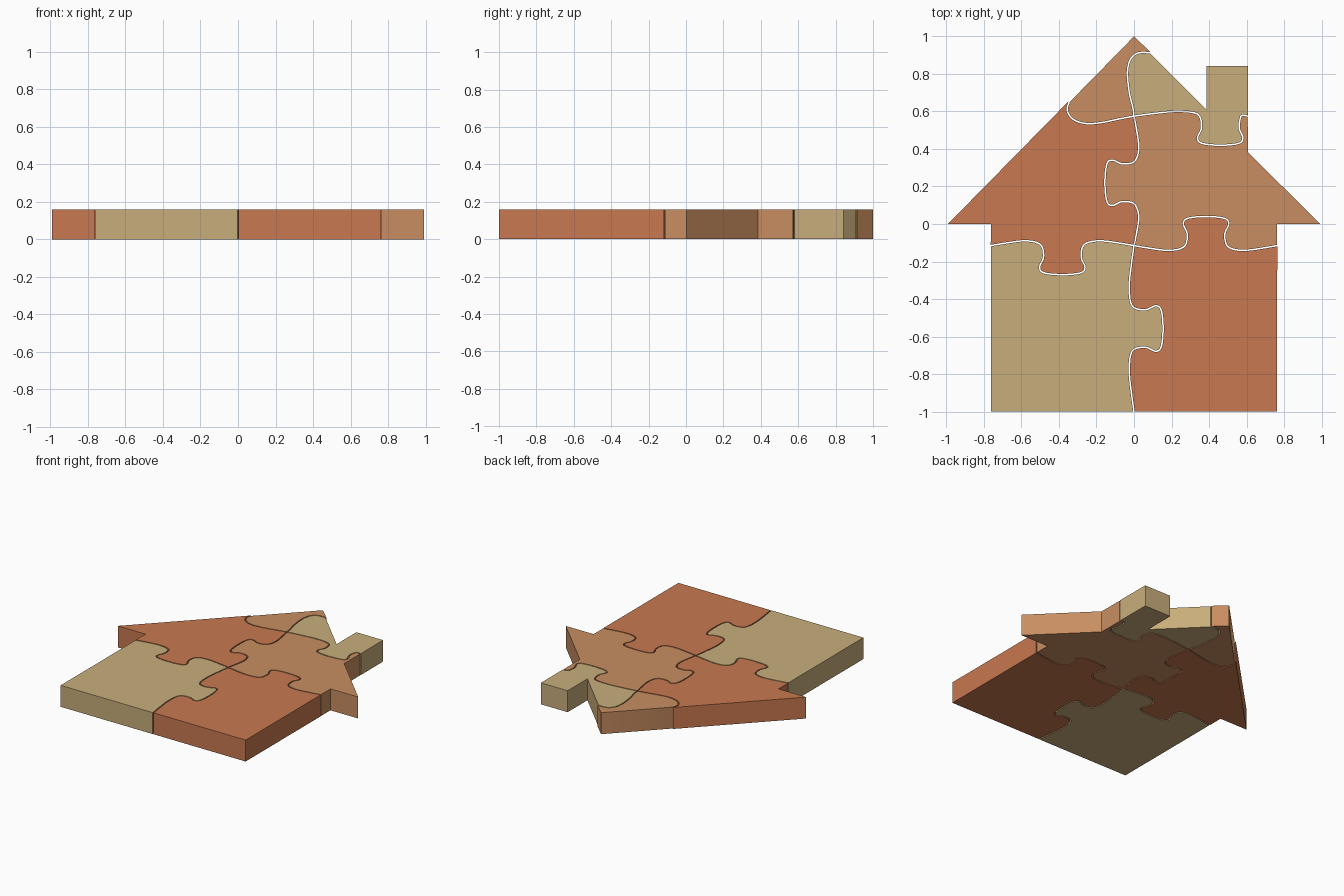
import bpy, bmesh
from mathutils import Vector as V

if "Cube" in bpy.data.objects:
    bpy.data.objects.remove(bpy.data.objects["Cube"])

H = 0.16          # thickness
G = 0.004         # half of the gap between pieces
YA, YB = -0.115, 0.575   # heights of the two cut crossings
A, B = V((0, YA)), V((0, YB))


def smooth(pts, n=6):
    """Catmull-Rom curve through the points."""
    p = [2 * pts[0] - pts[1]] + pts + [2 * pts[-1] - pts[-2]]
    out = []
    for i in range(1, len(p) - 2):
        a, b, c, d = p[i - 1:i + 3]
        for k in range(n):
            t = k / n
            out.append(0.5 * (2 * b + (c - a) * t + (2 * a - 5 * b + 4 * c - d) * t * t
                              + (3 * b - a - 3 * c + d) * t ** 3))
    return out + [pts[-1].copy()]


def tab_edge(p0, p1, centre, side):
    """Wavy straight cut with one jigsaw knob at a distance along it."""
    p0, p1 = V(p0), V(p1)
    length = (p1 - p0).length
    d = (p1 - p0) / length
    n = V((-d.y, d.x)) * side

    def half(flank):
        amp = min(1, flank / 0.2)
        pts = [(0.108 + flank, 0)]
        pts += [(0.108 + flank * (1 - t), h * amp) for t, h in ((0.3, -0.014), (0.62, -0.025))]
        return pts + [(0.145, -0.019 * amp)] * (flank > 0.1) + [
            (0.108, 0.006), (0.101, 0.065), (0.121, 0.115), (0.098, 0.145)]

    left = [(-u, h) for u, h in half(centre - 0.108)]
    right = half(length - centre - 0.108)[::-1]
    return smooth([p0 + d * (centre + u) + n * h for u, h in left + [(0, 0.155)] + right])


# Cut lines
lower_left = tab_edge((-0.763, YA), A, 0.381, -1)
lower_right = tab_edge(A, (0.763, YA), 0.384, 1)
wall_split = tab_edge((0, -1), A, 0.443, -1)
roof_split = tab_edge(A, B, 0.335, 1)
upper_right = tab_edge(B, (0.607, YB), 0.46, -1)
upper_left = smooth([B, V((-0.08, 0.56)), V((-0.17, 0.541)), V((-0.25, 0.535)), V((-0.31, 0.55)),
                     V((-0.345, 0.58)), V((-0.356, 0.615)), V((-0.345, 0.653))])
peak_split = smooth([B, V((-0.006, 0.62)), V((-0.025, 0.7)), V((-0.035, 0.8)), V((-0.025, 0.865)),
                     V((0, 0.9)), V((0.035, 0.914)), V((0.087, 0.913))])


def cut(curve, back=False):
    """Cut line moved to the inside of a piece, without the crossing points."""
    c = curve[::-1] if back else curve
    out = []
    for i, p in enumerate(c):
        if min((p - A).length, (p - B).length) < 1e-4:
            continue
        t = (c[min(i + 1, len(c) - 1)] - c[max(i - 1, 0)]).normalized()
        out.append(p + V((-t.y, t.x)) * G)
    return out


def corner(sx, y, sy):
    return [V((sx * G, y + sy * G))]


def line(*pts):
    return [V(p) for p in pts]


def colour(name, rgb):
    m = bpy.data.materials.new(name)
    m.diffuse_color = (*rgb, 1)
    m.use_nodes = True
    m.node_tree.nodes["Principled BSDF"].inputs["Base Color"].default_value = m.diffuse_color
    return m


def piece(name, outline, mat):
    bm = bmesh.new()
    f = bm.faces.new([bm.verts.new((p.x, p.y, 0)) for p in outline])
    top = bmesh.ops.extrude_face_region(bm, geom=[f])["geom"]
    bmesh.ops.translate(bm, vec=(0, 0, H), verts=[g for g in top if isinstance(g, bmesh.types.BMVert)])
    bmesh.ops.recalc_face_normals(bm, faces=bm.faces)
    me = bpy.data.meshes.new(name)
    bm.to_mesh(me)
    bm.free()
    me.materials.append(mat)
    ob = bpy.data.objects.new(name, me)
    bpy.context.collection.objects.link(ob)
    bpy.context.view_layer.objects.active = ob
    ob.select_set(True)


brick = colour("brick", (0.58, 0.19, 0.08))
clay = colour("clay", (0.58, 0.27, 0.12))
sand = colour("sand", (0.58, 0.42, 0.20))

# Wall pieces
piece("wall_left", line((-0.763, -1)) + cut(wall_split) + corner(-1, YA, -1)
      + cut(lower_left, True), sand)
piece("wall_right", line((0.763, -1)) + cut(lower_right, True) + corner(1, YA, -1)
      + cut(wall_split, True), brick)

# Eave pieces
piece("eave_left", cut(lower_left) + corner(-1, YA, 1) + cut(roof_split) + corner(-1, YB, -1)
      + cut(upper_left) + line((-0.992, 0), (-0.763, 0)), brick)
piece("eave_right", cut(roof_split, True) + corner(1, YA, 1) + cut(lower_right)
      + line((0.763, 0), (0.992, 0), (0.607, 0.384)) + cut(upper_right, True)
      + corner(1, YB, -1), clay)

# Roof peak and chimney pieces
piece("roof_peak", cut(peak_split) + line((0, 1)) + cut(upper_left, True)
      + corner(-1, YB, 1), clay)
piece("chimney", cut(upper_right) + line((0.607, 0.842), (0.387, 0.842), (0.387, 0.609))
      + cut(peak_split, True) + corner(1, YB, 1), sand)

bpy.ops.object.shade_smooth_by_angle(angle=0.5)
